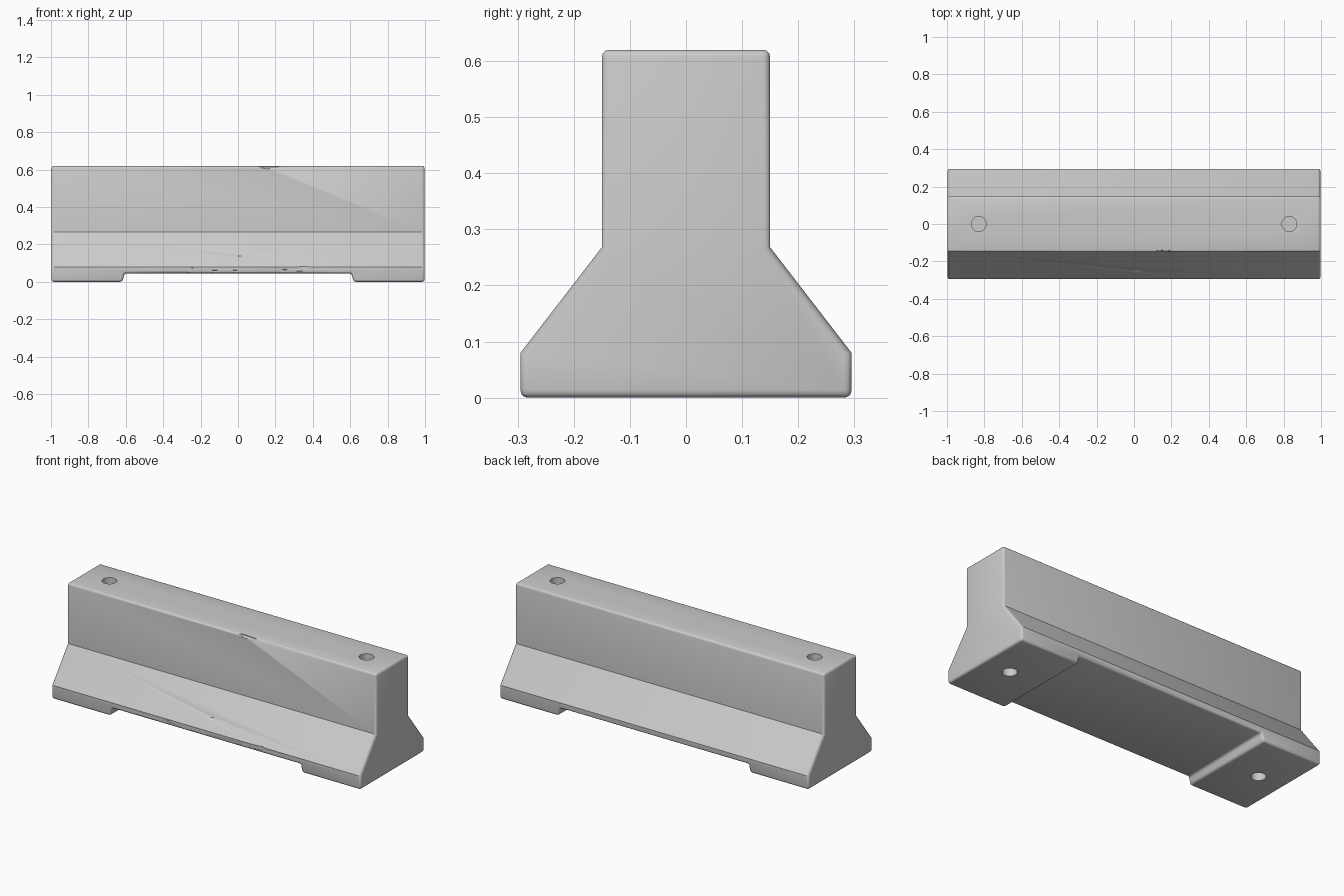
import bpy, bmesh, random
from math import radians
from mathutils import Matrix, Vector

if "Cube" in bpy.data.objects:
    bpy.data.objects.remove(bpy.data.objects["Cube"])

random.seed(4)


def make_object(name, bm):
    bmesh.ops.recalc_face_normals(bm, faces=bm.faces)
    mesh = bpy.data.meshes.new(name)
    bm.to_mesh(mesh)
    bm.free()
    obj = bpy.data.objects.new(name, mesh)
    bpy.context.collection.objects.link(obj)
    return obj


def extrude_profile(name, points, direction):
    bm = bmesh.new()
    face = bm.faces.new([bm.verts.new(p) for p in points])
    ext = bmesh.ops.extrude_face_region(bm, geom=[face])
    verts = [v for v in ext["geom"] if isinstance(v, bmesh.types.BMVert)]
    bmesh.ops.translate(bm, verts=verts, vec=Vector(direction))
    return make_object(name, bm)


def apply_modifier(obj, kind, **settings):
    mod = obj.modifiers.new(kind.title(), kind)
    for key, value in settings.items():
        setattr(mod, key, value)
    bpy.context.view_layer.objects.active = obj
    bpy.ops.object.modifier_apply(modifier=mod.name)


def cut(obj, cutter):
    apply_modifier(obj, "BOOLEAN", operation="DIFFERENCE", solver="EXACT",
                   use_self=True, object=cutter)
    bpy.data.objects.remove(cutter)


# Barrier body: flared cross-section extruded along its length
half = [(0.295, 0.0), (0.295, 0.08), (0.15, 0.268), (0.15, 0.62)]
section = half + [(-y, z) for y, z in reversed(half)]
body = extrude_profile("concrete_barrier", [(-0.997, y, z) for y, z in section], (1.994, 0, 0))

# Drainage slot underneath, leaving a foot at each end
slot = [(-0.63, -0.05), (0.63, -0.05), (0.607, 0.046), (-0.607, 0.046)]
cut(body, extrude_profile("slot_cutter", [(x, -0.5, z) for x, z in slot], (0, 1, 0)))

# Softened cast edges
apply_modifier(body, "BEVEL", width=0.013, segments=3, limit_method="ANGLE",
               angle_limit=radians(50))

# Lifting sockets in the top and pin sockets in the feet
bm = bmesh.new()
for x in (-0.83, 0.83):
    for z in (0.62, 0.0):
        bmesh.ops.create_cone(bm, cap_ends=True, segments=16, radius1=0.04, radius2=0.04,
                              depth=0.12, matrix=Matrix.Translation((x, 0, z)))
cut(body, make_object("socket_cutter", bm))

# Shallow chips along the lower front face and the top front edge
bm = bmesh.new()
spots = [(random.uniform(-0.3, 0.4), -0.307, random.uniform(0.05, 0.075)) for _ in range(5)]
spots += [(0.02, -0.26, 0.15), (0.16, -0.155, 0.627)]
for spot in spots:
    size = Matrix.Diagonal((random.uniform(0.05, 0.1), 0.018, random.uniform(0.015, 0.03), 1))
    bmesh.ops.create_icosphere(bm, subdivisions=1, radius=1,
                               matrix=Matrix.Translation(spot) @ size)
cut(body, make_object("chip_cutter", bm))

# Smooth shading with crisp corners
bpy.ops.object.select_all(action="DESELECT")
body.select_set(True)
bpy.context.view_layer.objects.active = body
bpy.ops.object.shade_smooth_by_angle(angle=radians(32))
